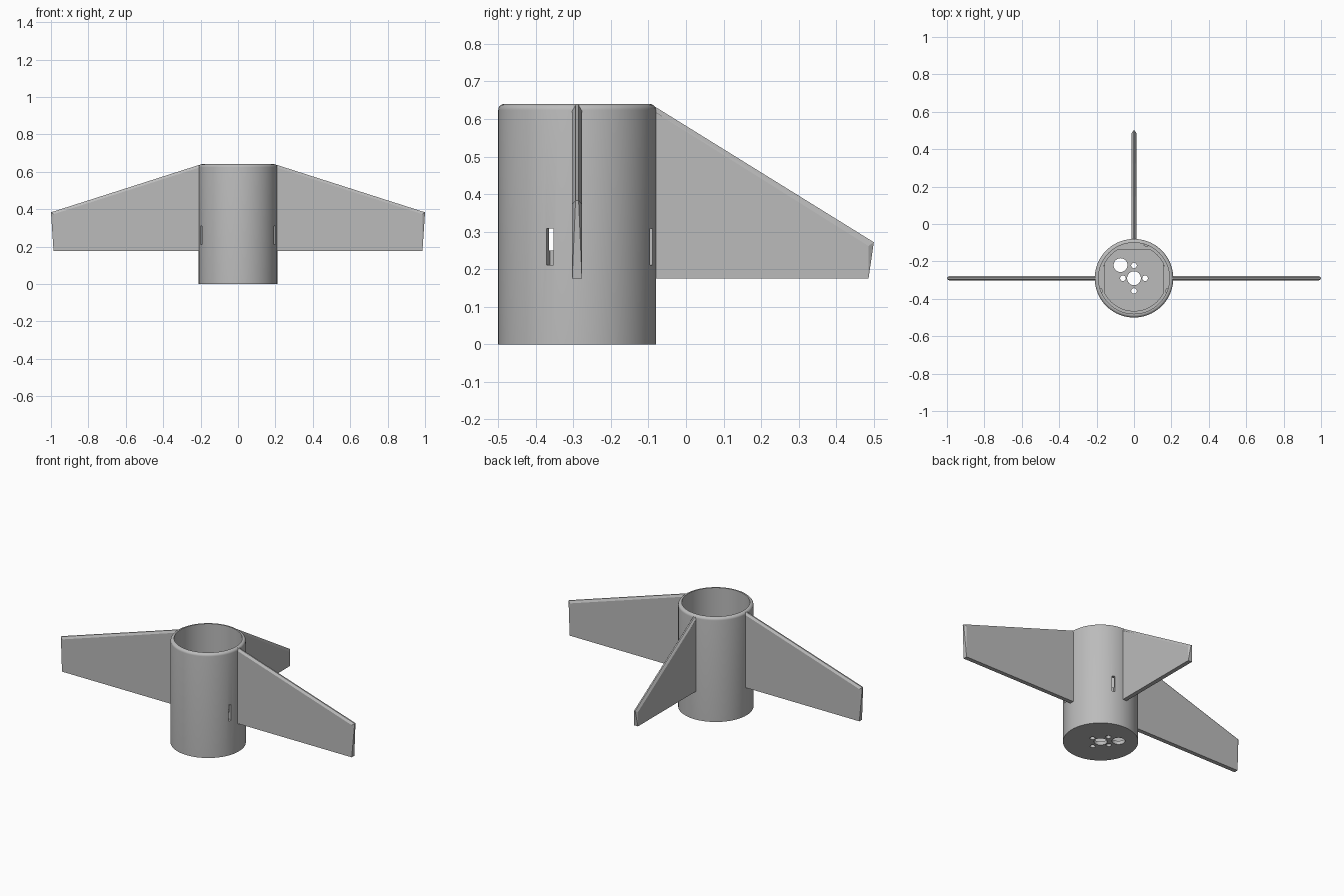
import bpy, bmesh, math
from mathutils import Matrix, Vector

cube = bpy.data.objects.get("Cube")
if cube:
    bpy.data.objects.remove(cube, do_unlink=True)

AXIS = Vector((0, -0.29, 0))    # centre of the tube
R, H = 0.21, 0.64               # tube radius and height
BORE, LEDGE, FLAT = 0.19, 0.175, 0.155
LEDGE_Z, FLOOR_Z = 0.25, 0.022

grey = bpy.data.materials.new("plain grey")
grey.use_nodes = True
grey.diffuse_color = (0.5, 0.5, 0.5, 1)
grey.node_tree.nodes["Principled BSDF"].inputs["Base Color"].default_value = (0.5, 0.5, 0.5, 1)


def finish(name, bm, turn=0.0):
    """Turn a bmesh about the tube axis and make it an object."""
    bmesh.ops.transform(bm, verts=bm.verts,
                        matrix=Matrix.Translation(AXIS) @ Matrix.Rotation(turn, 4, 'Z'))
    bmesh.ops.recalc_face_normals(bm, faces=bm.faces)
    mesh = bpy.data.meshes.new(name)
    bm.to_mesh(mesh)
    bm.free()
    mesh.materials.append(grey)
    obj = bpy.data.objects.new(name, mesh)
    bpy.context.collection.objects.link(obj)
    return obj


def hull(points):
    bm = bmesh.new()
    for p in points:
        bm.verts.new(p)
    bmesh.ops.convex_hull(bm, input=bm.verts)
    bmesh.ops.dissolve_limit(bm, angle_limit=0.01, verts=bm.verts, edges=bm.edges)
    return bm


def cut(target, cutter):
    cutter.hide_render = True
    mod = target.modifiers.new("cut", 'BOOLEAN')
    mod.operation, mod.solver, mod.object = 'DIFFERENCE', 'EXACT', cutter
    bpy.context.view_layer.objects.active = target
    bpy.ops.object.modifier_apply(modifier=mod.name)
    bpy.data.objects.remove(cutter, do_unlink=True)


# Tube: turned profile with rounded rim, inner ledge and thin floor
rim = 0.016
profile = [(0, 0), (R, 0)]
for i in range(6):
    a = math.radians(i * 18)
    profile.append((R - rim + rim * math.cos(a), H - rim + rim * math.sin(a)))
profile += [(BORE, H), (BORE, LEDGE_Z), (LEDGE, LEDGE_Z), (LEDGE, FLOOR_Z), (0, FLOOR_Z)]
bm = bmesh.new()
verts = [bm.verts.new((r, 0, z)) for r, z in profile]
edges = [bm.edges.new(pair) for pair in zip(verts, verts[1:])]
bmesh.ops.spin(bm, geom=verts + edges, cent=(0, 0, 0), axis=(0, 0, 1),
               angle=math.tau, steps=80)
bmesh.ops.remove_doubles(bm, verts=bm.verts, dist=1e-5)
tube = finish("tube", bm)

# Floor holes: shaft, four screws and a cable opening
holes = [(0, 0, 0.037), (-0.072, 0.07, 0.037),
         (0.059, 0, 0.015), (-0.059, 0, 0.015), (0, 0.068, 0.015), (0, -0.068, 0.015)]
for x, y, r in holes:
    bm = bmesh.new()
    bmesh.ops.create_cone(bm, cap_ends=True, segments=32, radius1=r, radius2=r, depth=0.1,
                          matrix=Matrix.Translation((x, y, 0.01)))
    cut(tube, finish("hole_cutter", bm))

# Narrow wall slots beside each fin
for degrees in (-20, 70, 200):
    bm = bmesh.new()
    bmesh.ops.create_cube(bm, size=1, matrix=Matrix.Translation((0.205, 0, 0.26))
                          @ Matrix.Diagonal((0.044, 0.02, 0.098, 1)))
    cut(tube, finish("slot_cutter", bm, math.radians(degrees)))

bpy.ops.object.select_all(action='DESELECT')
tube.select_set(True)
bpy.context.view_layer.objects.active = tube
bpy.ops.object.shade_smooth_by_angle(angle=math.radians(30))

# Fins with bevelled leading edge and wedge tip, each backed by a flat inner pad
HALF, RIDGE, BASE = 0.013, 0.004, 0.175
half_arc = math.acos(FLAT / LEDGE)
for side, degrees, span, tip_z in (("left", 0, 1.0, 0.383),
                                   ("right", 180, 1.0, 0.383),
                                   ("back", 90, 0.79, 0.272)):
    turn = math.radians(degrees)
    root, face_end = 0.196, span - 0.014
    points = []
    for s in (-1, 1):
        points += [(root, s * HALF, BASE), (face_end, s * HALF, BASE),
                   (face_end, s * HALF, tip_z - 0.01), (root, s * HALF, H - 0.014),
                   (span, s * RIDGE, tip_z), (root, s * RIDGE, H)]
    finish(side + "_fin", hull(points), turn)

    arc = [half_arc * (i / 6 - 1) for i in range(13)]
    pad = [(LEDGE * math.cos(a), LEDGE * math.sin(a), z)
           for a in arc for z in (FLOOR_Z, LEDGE_Z)]
    finish(side + "_inner_pad", hull(pad), turn)
